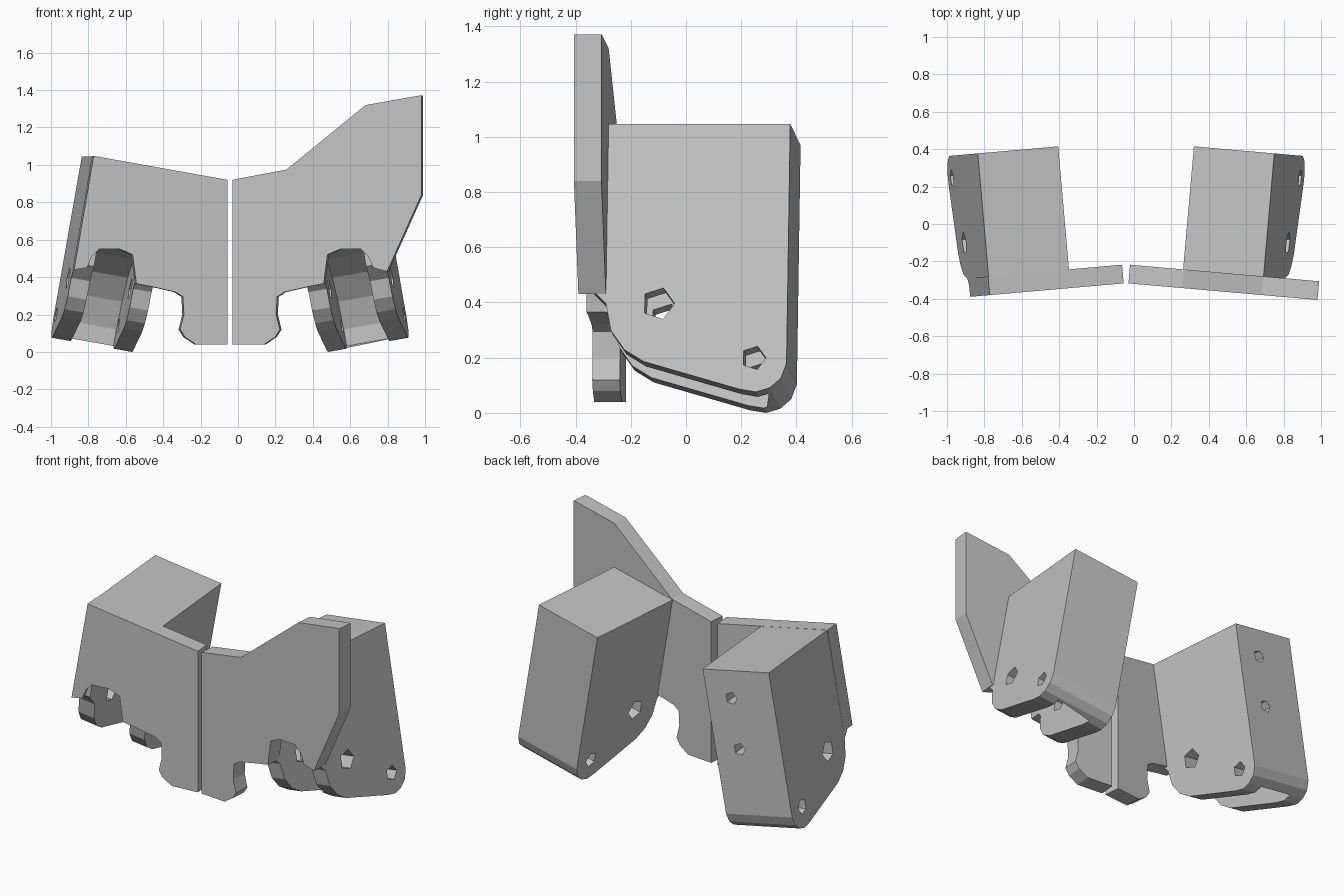
import bpy, bmesh
from math import sin, cos, pi, radians

cube = bpy.data.objects.get("Cube")
if cube:
    bpy.data.objects.remove(cube, do_unlink=True)

grey = bpy.data.materials.new("plain grey")
grey.use_nodes = True
GREY = (0.55, 0.55, 0.55, 1)
grey.diffuse_color = GREY
grey.node_tree.nodes["Principled BSDF"].inputs["Base Color"].default_value = GREY

YAW, TILT, MID = radians(5), radians(10), -0.0425


def plate_space(side):
    """Upright frame turned by the yaw: across, height, depth."""
    def place(p, z, q):
        x = p * cos(YAW) + q * sin(YAW)
        y = -0.32 - p * sin(YAW) + q * cos(YAW)
        return (MID + side * (x - MID), y, z)
    return place


def box_space(side):
    """Tilted frame of the housing: depth, distance down, across."""
    base = plate_space(side)

    def place(q, w, u):
        p = 0.255 + u * cos(TILT) + w * sin(TILT)
        return base(p, 0.97 + u * sin(TILT) - w * cos(TILT), q)
    return place


def prism(name, outline, a, b, place):
    bm = bmesh.new()
    rings = [[bm.verts.new(place(i, j, k)) for i, j in outline] for k in (a, b)]
    bm.faces.new(rings[0])
    bm.faces.new(rings[1])
    n = len(outline)
    for i in range(n):
        j = (i + 1) % n
        bm.faces.new((rings[0][i], rings[0][j], rings[1][j], rings[1][i]))
    bmesh.ops.recalc_face_normals(bm, faces=bm.faces)
    mesh = bpy.data.meshes.new(name)
    bm.to_mesh(mesh)
    bm.free()
    mesh.materials.append(grey)
    ob = bpy.data.objects.new(name, mesh)
    bpy.context.collection.objects.link(ob)
    return ob


def carve(ob, cutter):
    cutter.hide_render = True
    mod = ob.modifiers.new("cut", "BOOLEAN")
    mod.operation = "DIFFERENCE"
    mod.solver = "EXACT"
    mod.object = cutter
    bpy.context.view_layer.update()
    result = ob.evaluated_get(bpy.context.evaluated_depsgraph_get())
    mesh = bpy.data.meshes.new_from_object(result)
    ob.modifiers.clear()
    ob.data = mesh
    bpy.data.objects.remove(cutter, do_unlink=True)


def ring(cx, cy, r, n=5):
    return [(cx + r * cos(2 * pi * i / n), cy + r * sin(2 * pi * i / n)) for i in range(n)]


# Shared outlines
lower_edge = [(0.725, 0.45), (0.70, 0.51), (0.66, 0.55), (0.55, 0.55), (0.48, 0.52),
              (0.46, 0.365), (0.38, 0.35), (0.25, 0.32), (0.21, 0.295), (0.205, 0.2),
              (0.225, 0.12), (0.20, 0.08), (0.14, 0.04), (-0.03, 0.04), (-0.03, 0.92)]
tall_top = [(0.26, 0.975), (0.685, 1.32), (0.97, 1.37), (0.985, 1.37), (0.985, 0.84), (0.80, 0.43)]
short_top = [(0.689, 1.048), (0.794, 0.44)]
housing_side = [(0.02, 0), (0.76, 0), (0.76, 0.88), (0.74, 0.935), (0.70, 0.97), (0.65, 0.985),
                (0.59, 0.975), (0.24, 0.873), (0.17, 0.83), (0.12, 0.76), (0.10, 0.66), (0.02, 0.58)]
slot_side = [(-0.1, 0.466), (0.25, 0.455), (0.42, 0.5), (0.56, 0.6), (0.65, 0.73),
             (0.70, 0.88), (0.70, 1.2), (-0.1, 1.2)]

for label, side, top in (("left", 1, tall_top), ("right", -1, short_top)):
    upright, tilted = plate_space(side), box_space(side)

    # Front plate
    prism(label + "_front_plate", lower_edge + top, 0, 0.1, upright)

    # Housing with an open slot and cross holes
    housing = prism(label + "_housing", housing_side, 0, 0.438, tilted)
    carve(housing, prism("slot_cutter", slot_side, 0.1, 0.335, tilted))
    for q, w, r in ((0.29, 0.66, 0.06), (0.64, 0.86, 0.045)):
        carve(housing, prism("hole_cutter", ring(q, w, r), -0.1, 0.6, tilted))

    # Back screw holes
    if side < 0:
        for w in (0.17, 0.48):
            carve(housing, prism("screw_cutter", ring(0.16, w, 0.038), 0.5, 0.9,
                                 lambda u, d, q: tilted(q, d, u)))
